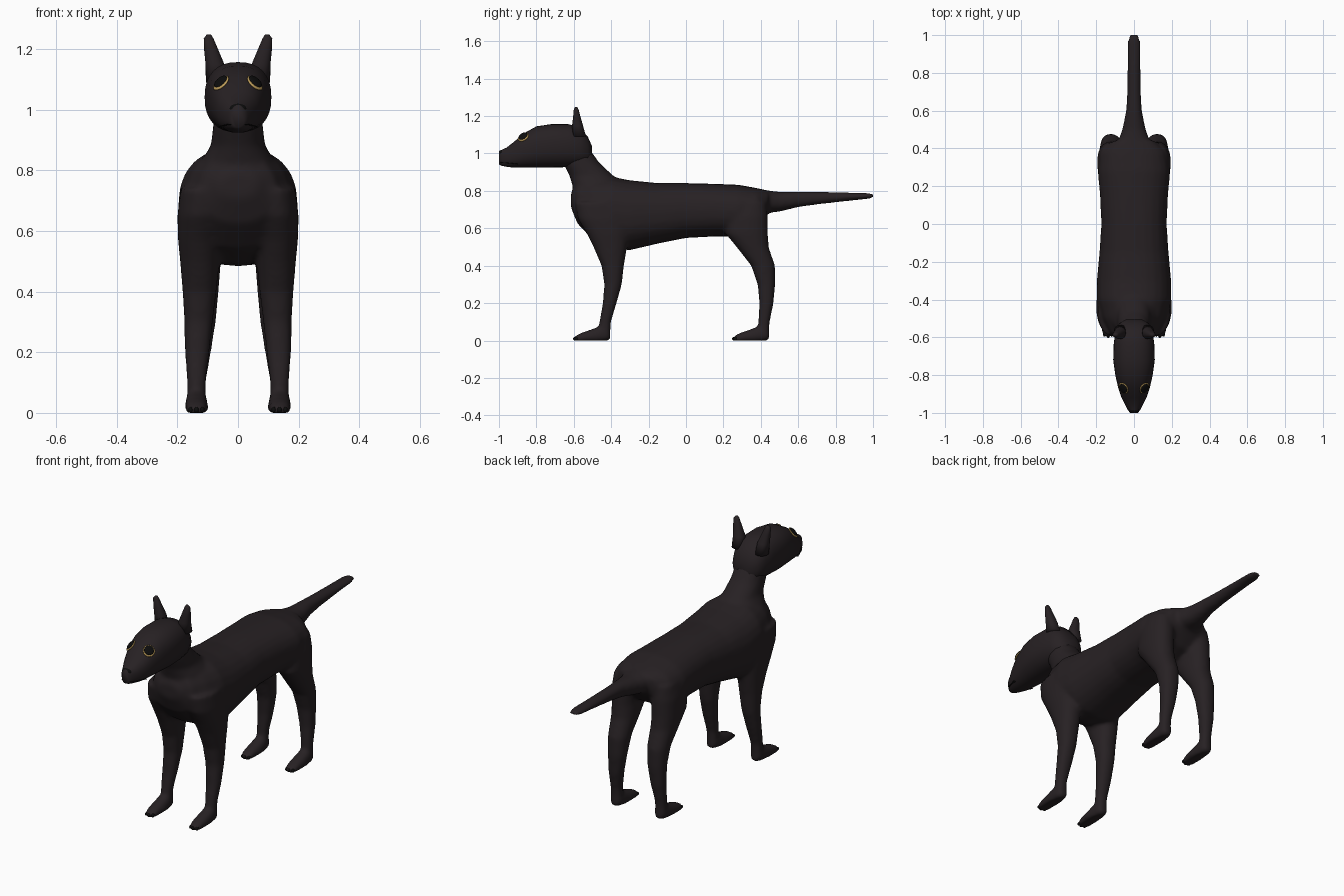
import bpy, bmesh, math
from mathutils import Vector, Matrix


def material(name, rgb):
    m = bpy.data.materials.new(name)
    m.diffuse_color = (*rgb, 1)
    return m


FUR = material("dark_fur", (0.020, 0.015, 0.017))
BLACK = material("black", (0.004, 0.004, 0.004))
GOLD = material("amber", (0.50, 0.33, 0.10))


def power(v, p):
    return math.copysign(abs(v) ** p, v)


def loft(bm, rings, axis, p=0.9, n=24):
    """Closed tube through rings of (centre, half width, half depth)."""
    loops = []
    for c, a, b in rings:
        loop = []
        for i in range(n):
            t = 2 * math.pi * i / n
            u, v = a * power(math.cos(t), p), b * power(math.sin(t), p)
            off = Vector((u, 0, v)) if axis == 'Y' else Vector((u, v, 0))
            co = Vector(c) + off
            co.z = max(co.z, 0)
            loop.append(bm.verts.new(co))
        loops.append(loop)
    for l0, l1 in zip(loops, loops[1:]):
        for i in range(n):
            j = (i + 1) % n
            bm.faces.new((l0[i], l0[j], l1[j], l1[i]))
    bm.faces.new(loops[0])
    bm.faces.new(loops[-1])


def finish(bm, name, mat):
    bmesh.ops.recalc_face_normals(bm, faces=bm.faces)
    for f in bm.faces:
        f.smooth = True
    me = bpy.data.meshes.new(name)
    bm.to_mesh(me)
    bm.free()
    me.materials.append(mat)
    ob = bpy.data.objects.new(name, me)
    bpy.context.collection.objects.link(ob)
    return ob


def along_y(table, x=0):
    return [((x, y, z), w, h) for y, z, w, h in table]


def along_z(table, s=1):
    return [((s * x, y, z), hx, hy) for z, x, hx, y, hy in table]


def ellipsoid(name, loc, size, mat, normal=None):
    bm = bmesh.new()
    bmesh.ops.create_uvsphere(bm, u_segments=20, v_segments=10, radius=1)
    rot = normal.to_track_quat('Z', 'Y').to_matrix().to_4x4() if normal else Matrix()
    bm.transform(Matrix.Translation(loc) @ rot @ Matrix.Diagonal((*size, 1)))
    return finish(bm, name, mat)


# Body: trunk, neck, tail, legs and feet fused into one skin
body = bmesh.new()
trunk = [(-.615, .75, .06, .04), (-.58, .735, .125, .11), (-.50, .705, .17, .165),
         (-.40, .685, .197, .192), (-.30, .67, .197, .187), (-.15, .68, .183, .162),
         (0, .695, .173, .147), (.15, .697, .18, .141), (.28, .695, .192, .138),
         (.38, .71, .175, .105), (.44, .74, .11, .062)]
loft(body, along_y(trunk), 'Y', 0.85)
neck = [(1.03, 0, .075, -.58, .06), (.95, 0, .082, -.56, .097), (.88, 0, .09, -.505, .118),
        (.82, 0, .13, -.455, .15), (.74, 0, .165, -.45, .165)]
loft(body, along_z(neck), 'Z')
tail = [(.36, .74, .14, .065), (.44, .742, .085, .06), (.50, .742, .062, .053), (.60, .755, .042, .042),
        (.70, .761, .036, .034), (.85, .768, .034, .024), (.97, .773, .034, .016), (1.003, .773, .022, .01)]
loft(body, along_y(tail), 'Y')
front_leg = [(.74, .115, .075, -.455, .14), (.65, .123, .077, -.44, .138), (.57, .128, .070, -.42, .11),
             (.50, .126, .065, -.405, .09), (.40, .127, .056, -.392, .06), (.30, .13, .047, -.39, .047),
             (.20, .135, .041, -.408, .037), (.10, .137, .031, -.432, .031), (.03, .137, .032, -.435, .03)]
hind_leg = [(.74, .11, .07, .34, .09), (.66, .121, .074, .325, .112), (.57, .124, .071, .325, .113),
            (.50, .122, .066, .356, .086), (.40, .121, .057, .412, .064), (.30, .123, .05, .43, .047),
            (.20, .13, .041, .43, .038), (.10, .137, .031, .417, .031), (.03, .137, .032, .413, .03)]
foot = [(0, .03, .02, .03), (-.02, .035, .033, .04), (-.055, .03, .037, .047), (-.11, .015, .039, .042),
        (-.16, .01, .036, .03), (-.193, .006, .024, .014)]
for s in (-1, 1):
    for leg, heel in ((front_leg, -.405), (hind_leg, .445)):
        loft(body, along_z(leg, s), 'Z')
        loft(body, [((s * .137, heel + y, z), w, h) for y, z, w, h in foot], 'Y')
body = finish(body, "body", FUR)
mod = body.modifiers.new("fuse", 'REMESH')
mod.mode, mod.voxel_size, mod.use_smooth_shade = 'VOXEL', 0.011, True
mod = body.modifiers.new("soften", 'SMOOTH')
mod.factor, mod.iterations = 0.5, 7

# Head with tapering muzzle
bm = bmesh.new()
skull = [(-.503, 1.0, .04, .04), (-.525, 1.015, .078, .075), (-.57, 1.037, .098, .105),
         (-.63, 1.042, .107, .115), (-.72, 1.041, .110, .116), (-.80, 1.035, .099, .110),
         (-.87, 1.015, .083, .091), (-.92, .993, .066, .069), (-.96, .980, .046, .051),
         (-.985, .977, .033, .043), (-1.0, .977, .02, .036)]
loft(bm, along_y(skull), 'Y', 0.85, 32)
head = finish(bm, "head", FUR)
bpy.context.view_layer.update()

# Nose and mouth
ellipsoid("nose", (0, -.984, 1.003), (.028, .016, .017), BLACK)
bm = bmesh.new()
mouth = [(-.90, .944, .066, .003), (-.96, .950, .046, .003), (-.988, .952, .03, .003), (-.999, .952, .014, .003)]
loft(bm, along_y(mouth), 'Y')
finish(bm, "mouth", BLACK)

# Ears, eyes and claws on both sides
ear = [(1.09, .072, .034, -.57, .036), (1.15, .076, .031, -.58, .029), (1.20, .089, .023, -.584, .019),
       (1.235, .097, .016, -.587, .013), (1.248, .096, .007, -.587, .006)]
for s, side in ((-1, "right"), (1, "left")):
    bm = bmesh.new()
    loft(bm, along_z(ear, s), 'Z')
    finish(bm, side + "_ear", FUR)
    hit, loc, nor, _ = head.ray_cast(Vector((s * .056, -2, 1.088)), Vector((0, 1, 0)))
    ellipsoid(side + "_eye", loc, (.032, .032, .007), GOLD, nor)
    ellipsoid(side + "_pupil", loc + nor * .003 + Vector((0, 0, .003)), (.026, .026, .007), BLACK, nor)
    for y, end in ((-.592, "front"), (.258, "hind")):
        for k in (-1, 0, 1):
            ellipsoid(f"{side}_{end}_claw", (s * .137 + k * .019, y + abs(k) * .007, .010),
                      (.008, .012, .010), BLACK)
